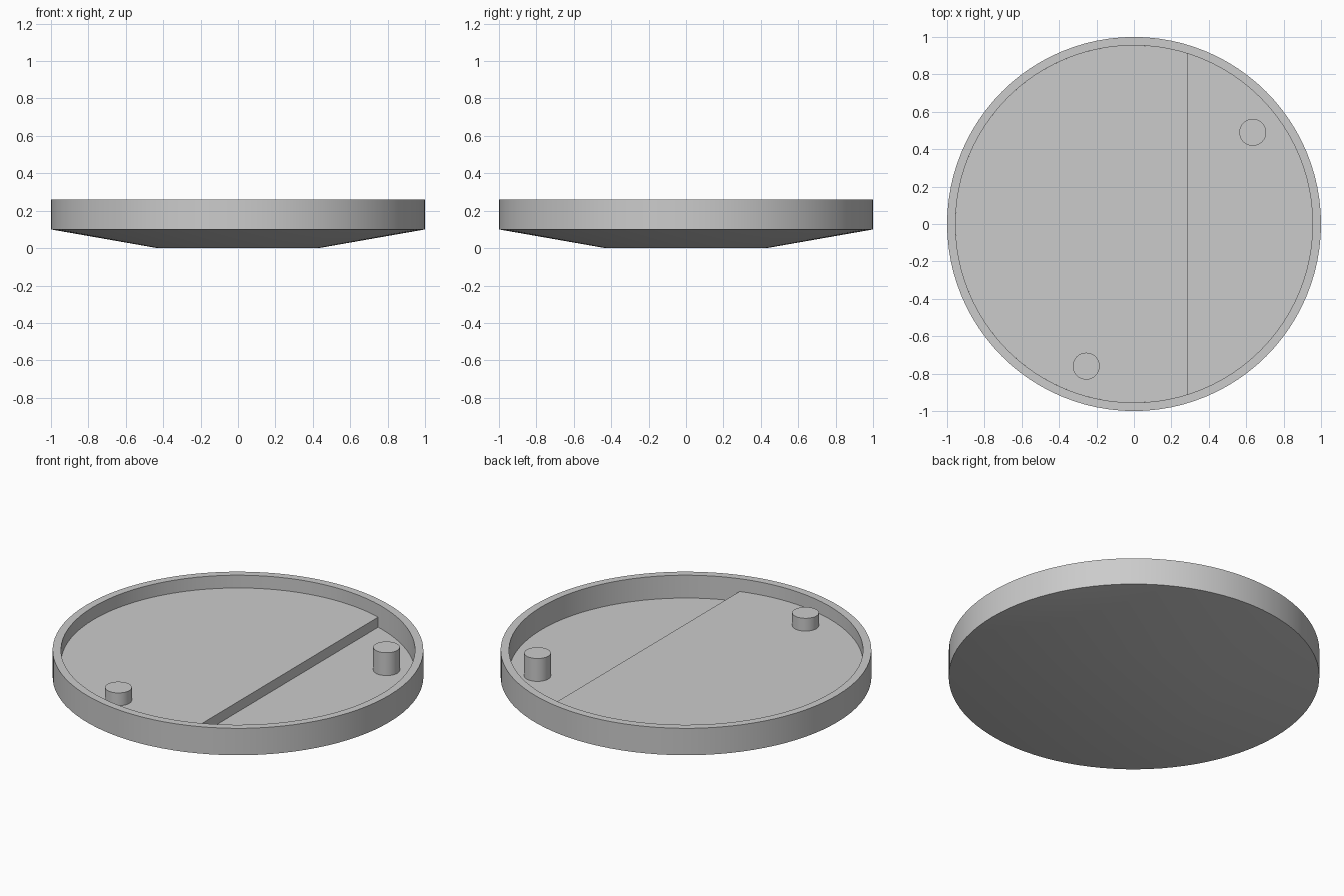
import bpy, bmesh
from math import cos, sin, acos, pi, radians

if "Cube" in bpy.data.objects:
    bpy.data.objects.remove(bpy.data.objects["Cube"])

SEGMENTS = 96
INNER = 0.955
RIM_Z, FLOOR_Z, STEP_Z, STEP_X = 0.26, 0.124, 0.184, 0.285

grey = bpy.data.materials.new("plain grey")
grey.use_nodes = True
colour = (0.6, 0.6, 0.6, 1)
grey.diffuse_color = colour
grey.node_tree.nodes["Principled BSDF"].inputs["Base Color"].default_value = colour


def finish(name, bm):
    bmesh.ops.recalc_face_normals(bm, faces=bm.faces[:])
    mesh = bpy.data.meshes.new(name)
    bm.to_mesh(mesh)
    bm.free()
    mesh.materials.append(grey)
    obj = bpy.data.objects.new(name, mesh)
    bpy.context.collection.objects.link(obj)
    bpy.ops.object.select_all(action='DESELECT')
    obj.select_set(True)
    bpy.context.view_layer.objects.active = obj
    bpy.ops.object.shade_smooth_by_angle(angle=radians(30))
    return obj


def lathe(name, profile, segments, centre=(0, 0)):
    """Closed round body: stacked rings with a flat cap at each end."""
    bm = bmesh.new()
    rings = []
    for r, z in profile:
        rings.append([bm.verts.new((centre[0] + r * cos(2 * pi * i / segments),
                                    centre[1] + r * sin(2 * pi * i / segments), z))
                      for i in range(segments)])
    for a, b in zip(rings, rings[1:]):
        for i in range(segments):
            j = (i + 1) % segments
            bm.faces.new((a[i], a[j], b[j], b[i]))
    bm.faces.new(rings[0])
    bm.faces.new(rings[-1])
    return finish(name, bm)


# Shallow dish with a tapered underside, thin rim and recessed floor
lathe("dish", [(0.43, 0), (1, 0.1), (1, RIM_Z), (INNER, RIM_Z), (INNER, FLOOR_Z)], SEGMENTS)

# Raised floor filling the larger side of the recess, cut straight at the step
bm = bmesh.new()
start = acos(STEP_X / INNER)
arc = [start + (2 * pi - 2 * start) * i / 72 for i in range(73)]
base = bm.faces.new([bm.verts.new((INNER * cos(a), INNER * sin(a), FLOOR_Z)) for a in arc])
top = bmesh.ops.extrude_face_region(bm, geom=[base])["geom"]
bmesh.ops.translate(bm, vec=(0, 0, STEP_Z - FLOOR_Z),
                    verts=[v for v in top if isinstance(v, bmesh.types.BMVert)])
bmesh.ops.delete(bm, geom=[f for f in bm.faces if all(v.co.z < FLOOR_Z + 0.001 for v in f.verts)],
                 context='FACES')
finish("raised_floor", bm)

# Round pegs standing level with the rim
for name, x, y, z in (("left_peg", 0.635, 0.49, FLOOR_Z), ("right_peg", -0.255, -0.76, STEP_Z)):
    lathe(name, [(0.072, z), (0.072, RIM_Z)], 32, (x, y))
